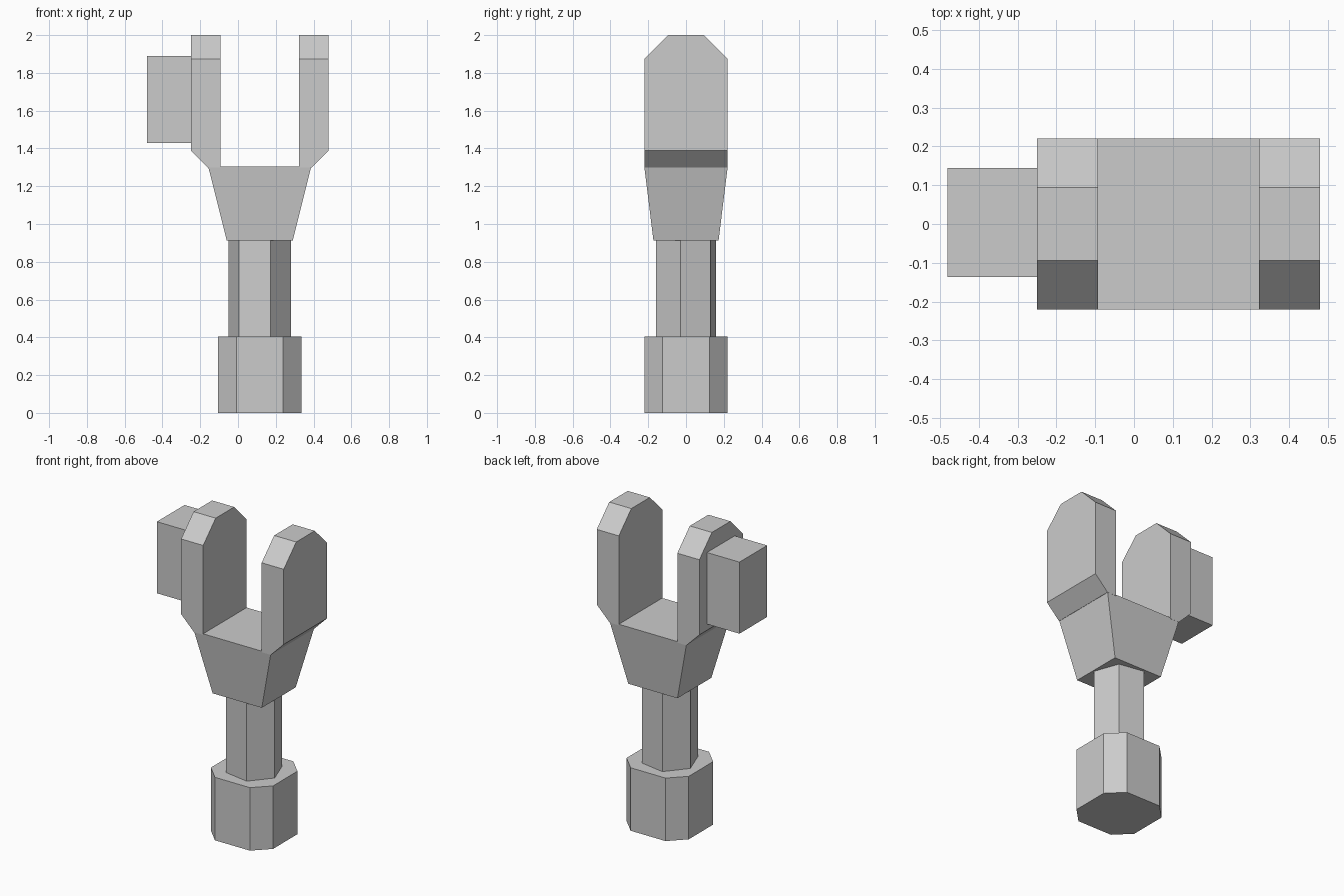
import bpy
import bmesh
import math
from mathutils import Vector

default = bpy.data.objects.get("Cube")
if default:
    bpy.data.objects.remove(default, do_unlink=True)

AXIS = 0.115   # x of the upright's centre line
HALF = 0.221   # half depth of base and fork

grey = bpy.data.materials.new("plain_grey")
grey.use_nodes = True
colour = (0.6, 0.6, 0.6, 1)
grey.diffuse_color = colour
grey.node_tree.nodes["Principled BSDF"].inputs["Base Color"].default_value = colour


def finish(name, bm, x=AXIS):
    bmesh.ops.recalc_face_normals(bm, faces=bm.faces)
    mesh = bpy.data.meshes.new(name)
    bm.to_mesh(mesh)
    bm.free()
    mesh.materials.append(grey)
    obj = bpy.data.objects.new(name, mesh)
    obj.location.x = x
    bpy.context.collection.objects.link(obj)
    return obj


def box(low, high):
    bm = bmesh.new()
    bmesh.ops.create_cube(bm, size=1)
    low, high = Vector(low), Vector(high)
    for v in bm.verts:
        v.co = (low + high) / 2 + v.co * (high - low)
    return bm


def chamfer(bm, test, width):
    edges = [e for e in bm.edges if test(*(e.verts[0].co + e.verts[1].co) / 2)]
    bmesh.ops.bevel(bm, geom=edges, offset=width, segments=1, affect='EDGES')


# Base: square block with chamfered upright edges
bm = box((-HALF, -HALF, 0), (HALF, HALF, 0.405))
chamfer(bm, lambda x, y, z: abs(x) > 0.2 and abs(y) > 0.2, 0.097)
finish("base", bm)

# Shaft: slightly turned hexagonal column
bm = bmesh.new()
ring = [bm.verts.new((0.169 * math.cos(a), 0.169 * math.sin(a), 0.4))
        for a in (math.radians(60 * i - 10) for i in range(6))]
face = bm.faces.new(ring)
top = bmesh.ops.extrude_face_region(bm, geom=[face])["geom"]
for v in top:
    if isinstance(v, bmesh.types.BMVert):
        v.co.z = 0.92
finish("shaft", bm)

# Flared block: narrows towards the shaft
bm = box((-0.273, -HALF, 0.913), (0.273, HALF, 1.305))
for v in bm.verts:
    if v.co.z < 1:
        v.co.x *= 0.64
        v.co.y *= 0.78
finish("flared_block", bm)

# Prongs: chamfered top corners and lower outer edge, mirrored
bm = box((0.208, -HALF, 1.298), (0.365, HALF, 2))
chamfer(bm, lambda x, y, z: z > 1.9 and abs(y) > 0.2, 0.127)
chamfer(bm, lambda x, y, z: z < 1.3 and x > 0.36, 0.092)
prongs = finish("prongs", bm)
prongs.modifiers.new("Mirror", 'MIRROR')

# Side block on the right prong
finish("side_block", box((-0.481, -0.137, 1.43), (-0.24, 0.144, 1.89)), 0)
